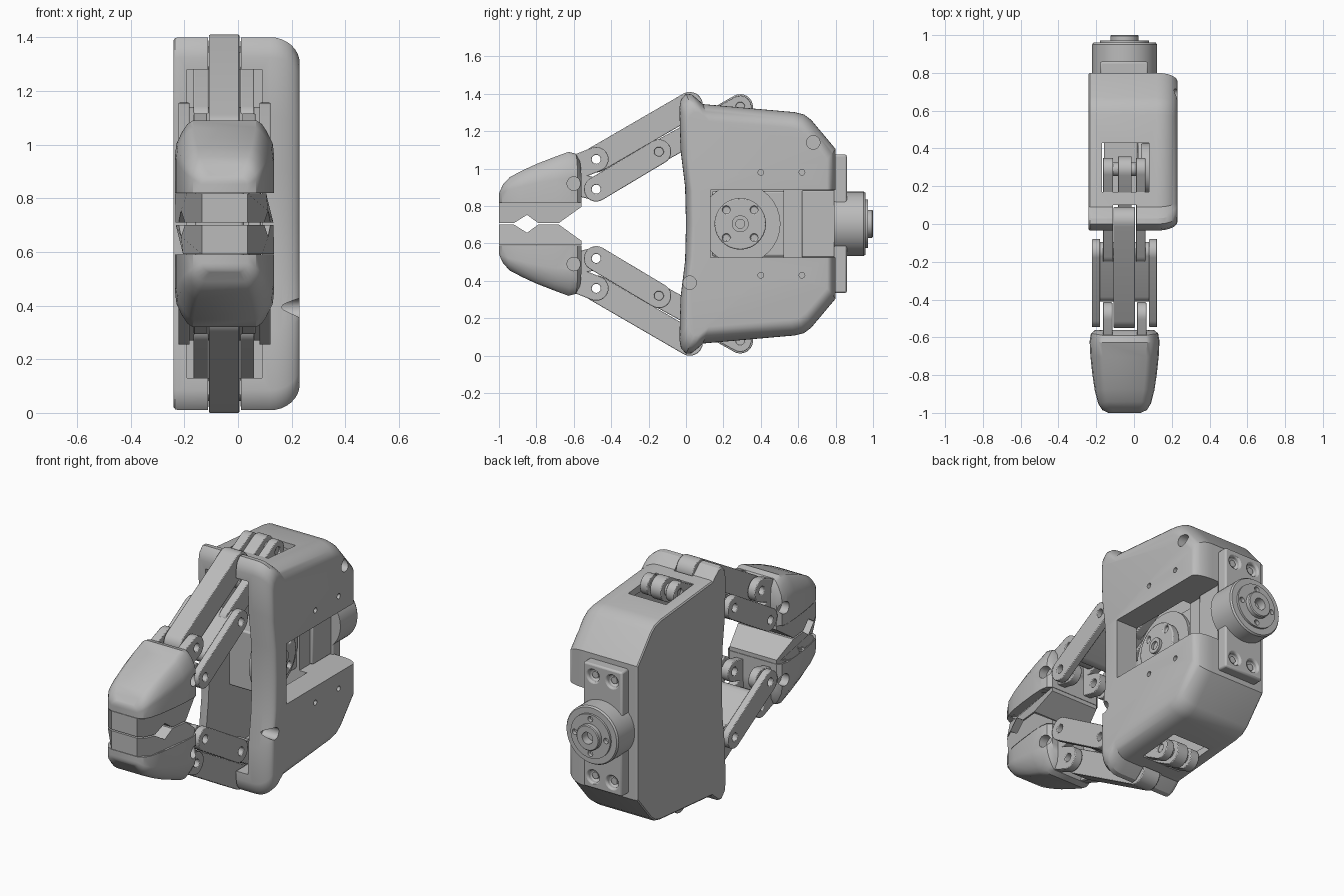
import bpy, bmesh, math
from mathutils import Vector

if "Cube" in bpy.data.objects:
    bpy.data.objects.remove(bpy.data.objects["Cube"])

ZC = 0.705   # height of the symmetry plane; parts are modelled around it
XC = -0.05   # lateral centre of the linkage

grey = bpy.data.materials.new("machined_grey")
grey.use_nodes = True
grey.diffuse_color = (0.5, 0.5, 0.5, 1)
grey.node_tree.nodes["Principled BSDF"].inputs["Base Color"].default_value = (0.5, 0.5, 0.5, 1)


def activate(ob):
    bpy.ops.object.select_all(action="DESELECT")
    ob.select_set(True)
    bpy.context.view_layer.objects.active = ob


def loft(name, rings, caps=True):
    """Join rings of equal point count into a solid with smooth sides."""
    bm = bmesh.new()
    vs = [[bm.verts.new(p) for p in ring] for ring in rings]
    n = len(vs[0])
    for a, b in zip(vs, vs[1:]):
        for i in range(n):
            j = (i + 1) % n
            bm.faces.new((a[i], a[j], b[j], b[i]))
    if caps:
        bm.faces.new(vs[0])
        bm.faces.new(vs[-1])
    bmesh.ops.recalc_face_normals(bm, faces=bm.faces)
    me = bpy.data.meshes.new(name)
    bm.to_mesh(me)
    bm.free()
    me.materials.append(grey)
    ob = bpy.data.objects.new(name, me)
    ob.location.z = ZC
    bpy.context.collection.objects.link(ob)
    return ob


def prism(name, pts, x0, x1):
    return loft(name, [[(x, y, z) for y, z in pts] for x in (x0, x1)])


def box(name, x0, x1, y0, y1, z0, z1):
    return prism(name, [(y0, z0), (y1, z0), (y1, z1), (y0, z1)], x0, x1)


def circle(y, z, r, n=32):
    return [(y + r * math.cos(2 * math.pi * i / n), z + r * math.sin(2 * math.pi * i / n)) for i in range(n)]


def cyl_x(name, y, z, r, x0, x1):
    return prism(name, circle(y, z, r), x0, x1)


def turned_y(name, x, z, steps):
    """Turned part along y from (radius, y) steps."""
    return loft(name, [[(a, y, b) for a, b in circle(x, z, r, 48)] for r, y in steps])


def bar(name, p, q, r, x0, x1):
    """Round-ended link between two pivots."""
    a = math.atan2(q[1] - p[1], q[0] - p[0])
    pts = []
    for c, start in ((q, a - math.pi / 2), (p, a + math.pi / 2)):
        for i in range(17):
            t = start + math.pi * i / 16
            pts.append((c[0] + r * math.cos(t), c[1] + r * math.sin(t)))
    return prism(name, pts, x0, x1)


def cut(ob, *tools):
    for t in tools:
        t.hide_render = True
        m = ob.modifiers.new("cut", "BOOLEAN")
        m.operation = "DIFFERENCE"
        m.solver = "EXACT"
        m.object = t
        activate(ob)
        bpy.ops.object.modifier_apply(modifier=m.name)
        bpy.data.objects.remove(t)
    return ob


def finish(ob, bevel=0.0, mirror=False):
    if bevel:
        m = ob.modifiers.new("bevel", "BEVEL")
        m.width, m.segments, m.limit_method = bevel, 2, "ANGLE"
        m.angle_limit = math.radians(40)
    if mirror:
        m = ob.modifiers.new("mirror", "MIRROR")
        m.use_axis = (False, False, True)
        m.use_clip = False
        m.use_mirror_merge = False
    activate(ob)
    bpy.ops.object.shade_smooth_by_angle(angle=math.radians(32))
    return ob


# Housing: lofted across x, with a broad rounding on the +x side
half = [(0, 0), (-.005, .2), (-.03, .4), (-.035, .62), (-.027, .665), (0, .695), (.03, .692),
        (.06, .668), (.09, .64), (.58, .597), (.63, .585), (.67, .555), (.8, .4)]
outline = half + [(y, -z) for y, z in reversed(half[1:])]
stations = [(-.24, .12), (-.234, .03), (-.22, 0), (.12, 0)]
stations += [(.12 + .11 * math.sin(t), 1 - math.cos(t)) for t in [math.pi * i / 16 for i in range(1, 9)]]
rings = []
for x, u in stations:
    rings.append([(x, .39 + (y - .39) * (1 - u * .11), z * (1 - u * .14)) for y, z in outline])
housing = loft("housing", rings)
cut(housing,
    box("cavity", -.19, .09, -.2, .52, -.575, .575),
    box("servo_window", .04, .4, .13, .95, -.18, .18),
    box("top_window", -.17, .08, .17, .43, -.9, .9),
    box("link_slot", -.112, .012, -.2, .1, -.9, .9),
    cyl_x("rear_screw_hole", .68, .435, .036, .15, .4),
    cyl_x("front_screw_hole", .02, -.315, .036, .13, .4))
for y in (.4, .62):
    for z in (-.275, .275):
        cut(housing, cyl_x("pin_hole", y, z, .015, .19, .4))
finish(housing)

# Drive unit seen through the side window
finish(box("servo_body", -.16, .02, .14, .64, -.175, .175), .01)
finish(box("servo_mount", -.16, .06, .62, .8, -.178, .178), .005)
finish(cyl_x("servo_flange", .29, 0, .215, .02, .04))
horn = cyl_x("servo_horn", .29, 0, .138, .04, .085)
for i in range(4):
    a = math.pi / 4 + i * math.pi / 2
    cut(horn, cyl_x("hole", .29 + .105 * math.cos(a), .105 * math.sin(a), .02, .06, .1))
finish(horn, .006)
hub = cut(cyl_x("horn_hub", .29, 0, .045, .08, .1), cyl_x("hole", .29, 0, .024, .07, .2))
finish(hub)

# Rear mounting plate with screws and turned coupling
plate = box("rear_plate", -.18, .075, .79, .86, -.37, .37)
for x in (-.115, .01):
    for z in (-.3, .3):
        cut(plate, turned_y("hole", x, z, [(.036, .825), (.036, .9)]))
        finish(turned_y("plate_screw", x, z, [(.02, .815), (.02, .84)]))
finish(plate, .01)
coupling = turned_y("rear_coupling", XC, 0, [(.172, .79), (.172, .95), (.165, .96), (.13, .96), (.13, .972),
                                             (.075, .972), (.075, .995), (.07, 1.0)])
cut(coupling, turned_y("bore", XC, 0, [(.035, .95), (.035, 1.1)]))
for i in range(4):
    a = i * math.pi / 2
    cut(coupling, turned_y("hole", XC + .103 * math.cos(a), .103 * math.sin(a), [(.016, .95), (.016, 1.1)]))
finish(coupling)

# Linkage: one side modelled, the other mirrored
jaw_hi, jaw_lo = (-.48, .345), (-.48, .185)
top_pivot, elbow, rear_pivot = (.02, .635), (-.145, .385), (.29, .625)


def drilled(name, p, q, r, x0, x1):
    ob = bar(name, p, q, r, x0, x1)
    for c in (p, q):
        cut(ob, cyl_x("hole", c[0], c[1], .024, -.5, .5))
    finish(ob, .004, True)


drilled("outer_link", jaw_hi, top_pivot, .07, -.108, .005)
for side, x0, x1 in (("left", .08, .122), ("right", -.222, -.18)):
    drilled(side + "_inner_rail", jaw_lo, elbow, .066, x0, x1)
drilled("crank_center", (.1, .517), rear_pivot, .068, -.085, -.012)
for side, x0, x1 in (("left", .01, .06), ("right", -.165, -.11)):
    drilled(side + "_crank_arm", elbow, rear_pivot, .06, x0, x1)
web_start = (-.36, .256)
finish(bar("rail_web", web_start, elbow, .05, -.19, .09), .004, True)
finish(cyl_x("rear_pin", rear_pivot[0], rear_pivot[1], .035, -.15, .05), 0, True)

# Jaw ears carrying the two front pivots
for side, x0, x1 in (("left", .015, .065), ("right", -.165, -.115)):
    drilled(side + "_upper_ear", (-.62, .29), jaw_hi, .066, x0, x1)
    drilled(side + "_lower_ear", (-.62, .22), jaw_lo, .06, x0, x1)

# Jaws: rings stacked upward over a tapered plan outline
plan = [(-1, .085, .18), (-.985, .118, .215), (-.95, .14, .25), (-.88, .158, .285), (-.8, .17, .32),
        (-.7, .181, .357), (-.62, .185, .385), (-.58, .178, .375), (-.56, .155, .345)]


def half_width(y):
    for (ya, wa, _), (yb, wb, _) in zip(plan, plan[1:]):
        if y <= yb:
            return wa + (wb - wa) * (y - ya) / (yb - ya)
    return plan[-1][1]


def jaw_ring(height, width, pull):
    side = [(w * width, -.78 + (y + .78) * pull, .115 + (top - .115) * height) for y, w, top in plan]
    return [(XC + w, y, z) for w, y, z in side] + [(XC - w, y, z) for w, y, z in reversed(side)]


levels = [(0, 1, 1), (.5, 1, 1), (.68, .97, 1), (.85, .85, .985), (.95, .75, .97), (1, .64, .95)]
shell = loft("jaw_shell", [jaw_ring(*lv) for lv in levels], caps=False)
bm = bmesh.new()
bm.from_mesh(shell.data)
bm.verts.ensure_lookup_table()
n = 2 * len(plan)
for base in (0, n * (len(levels) - 1)):     # close bottom and crown with cross strips
    for i in range(len(plan) - 1):
        bm.faces.new([bm.verts[base + k] for k in (i, i + 1, n - 2 - i, n - 1 - i)])
bmesh.ops.recalc_face_normals(bm, faces=bm.faces)
bm.to_mesh(shell.data)
bm.free()
for x0, x1 in ((.085, .3), (-.4, -.185)):
    cut(shell, cyl_x("hole", -.6, .215, .036, x0, x1))
finish(shell, 0, True)

# Gripping pads with a V notch and a flared heel
lower = [(-1, .004), (-.985, .004), (-.92, .004), (-.85, .048), (-.79, .004), (-.68, .004), (-.56, .09)]
pad = lower + [(y, .113) for y, _, _ in reversed(plan)]
finish(loft("grip_pad", [[(XC + s * half_width(y), y, z) for y, z in pad] for s in (-1, 1)]), 0, True)
